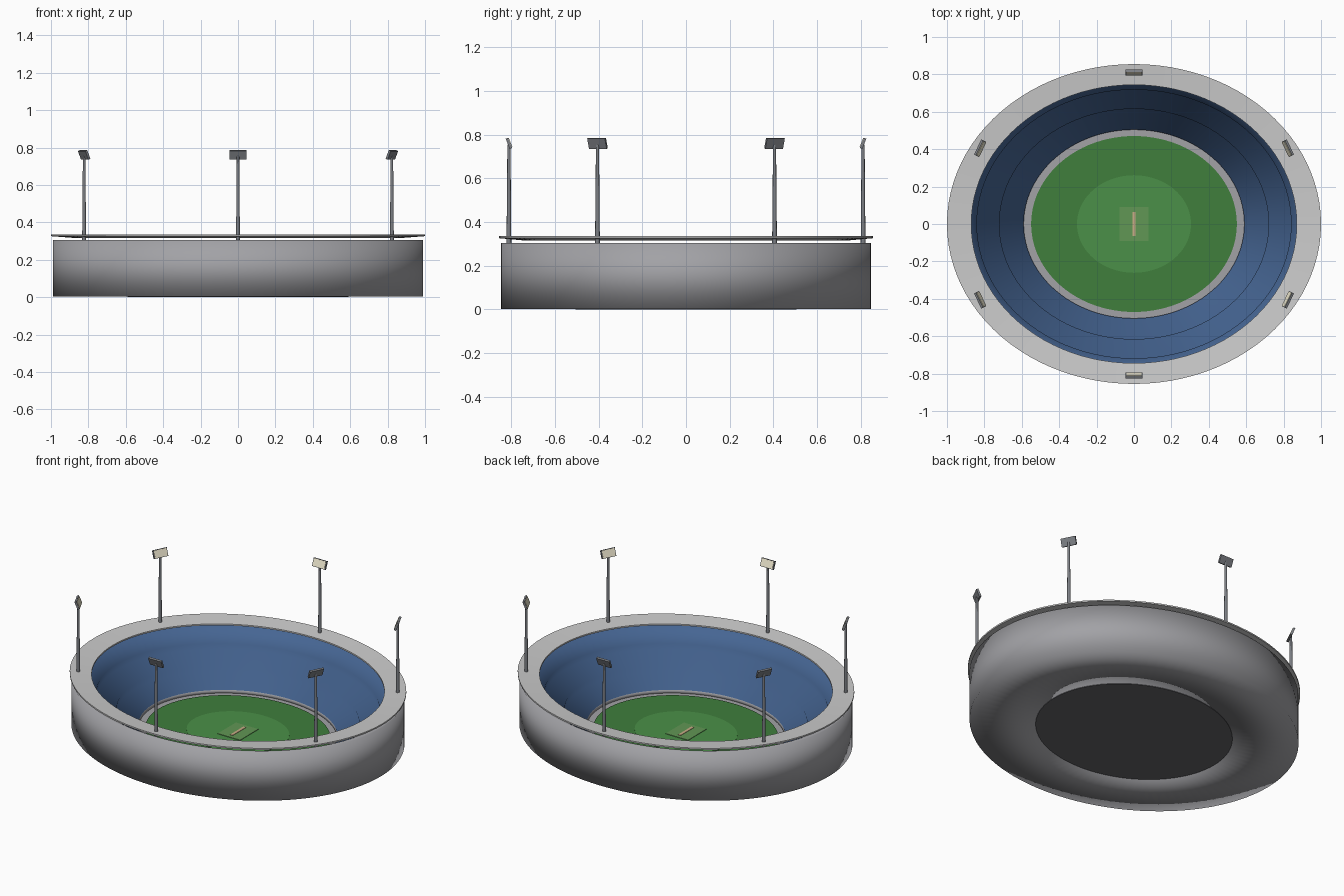
import bpy, bmesh
from math import sin, cos, pi, radians
from mathutils import Matrix, Vector

if "Cube" in bpy.data.objects:
    bpy.data.objects.remove(bpy.data.objects["Cube"])

RATIO = 0.855   # depth / width of every ellipse
SEG = 96


def mat(name, rgb):
    m = bpy.data.materials.new(name)
    m.diffuse_color = (*rgb, 1)
    m.use_nodes = True
    m.node_tree.nodes["Principled BSDF"].inputs["Base Color"].default_value = m.diffuse_color
    return m


BLUE = mat("seat_blue", (0.06, 0.13, 0.29))
GREEN = mat("grass", (0.05, 0.21, 0.045))
LIGHT_GREEN = mat("light_grass", (0.07, 0.28, 0.065))
PALE_GREEN = mat("pale_grass", (0.12, 0.31, 0.09))
TAN = mat("clay", (0.58, 0.42, 0.24))
CONCRETE = mat("concrete", (0.36, 0.36, 0.38))
DARK = mat("dark_grey", (0.13, 0.13, 0.14))
ROOF = mat("roof_grey", (0.72, 0.73, 0.74))
STEEL = mat("steel", (0.2, 0.21, 0.23))
CREAM = mat("lamp_cream", (0.85, 0.8, 0.62))


def finish(bm, name, mats, angle=None):
    bmesh.ops.recalc_face_normals(bm, faces=bm.faces)
    me = bpy.data.meshes.new(name)
    bm.to_mesh(me)
    bm.free()
    for m in mats:
        me.materials.append(m)
    ob = bpy.data.objects.new(name, me)
    bpy.context.collection.objects.link(ob)
    if angle:
        bpy.ops.object.select_all(action='DESELECT')
        ob.select_set(True)
        bpy.context.view_layer.objects.active = ob
        bpy.ops.object.shade_smooth_by_angle(angle=radians(angle))
    return ob


def ring(name, profile, mats, slots=None, angle=None):
    """Sweep a closed (radius, z) profile around the ellipse."""
    bm = bmesh.new()
    rows = []
    for k in range(SEG):
        t = 2 * pi * k / SEG
        rows.append([bm.verts.new((r * cos(t), r * RATIO * sin(t), z)) for r, z in profile])
    n = len(profile)
    for k in range(SEG):
        a, b = rows[k], rows[(k + 1) % SEG]
        for i in range(n):
            j = (i + 1) % n
            f = bm.faces.new((a[i], b[i], b[j], a[j]))
            f.smooth = True
            f.material_index = slots[i] if slots else 0
    return finish(bm, name, mats, angle)


def disc(name, r, z0, z1, m):
    """Elliptical slab."""
    bm = bmesh.new()
    bmesh.ops.create_cone(bm, cap_ends=True, segments=SEG, radius1=r, radius2=r, depth=z1 - z0,
                          matrix=Matrix.Translation((0, 0, (z0 + z1) / 2)))
    bmesh.ops.scale(bm, vec=(1, RATIO, 1), verts=bm.verts)
    return finish(bm, name, [m], 30)


def box(name, size, matrix, m):
    bm = bmesh.new()
    bmesh.ops.create_cube(bm, size=1, matrix=matrix @ Matrix.Diagonal((*size, 1)))
    return finish(bm, name, [m])


# Bowl: grey underside and outer wall, three blue seating tiers inside
bowl = [(0.59, 0.003), (0.99, 0.003), (0.99, 0.305), (0.965, 0.305),
        (0.84, 0.215), (0.84, 0.18), (0.72, 0.12), (0.72, 0.09), (0.59, 0.03)]
ring("seating_bowl", bowl, [CONCRETE, BLUE], [0, 0, 0, 1, 1, 1, 1, 1, 0])

# Roof ring, sloping slightly inwards
ring("roof_ring", [(1.0, 0.326), (1.0, 0.335), (0.87, 0.325), (0.87, 0.316)], [ROOF], angle=30)

# Base, running track and playing field
disc("ground_base", 0.592, 0.0, 0.006, DARK)
disc("boundary_track", 0.59, 0.004, 0.010, CONCRETE)
disc("outfield", 0.55, 0.008, 0.014, GREEN)
disc("infield", 0.305, 0.012, 0.017, LIGHT_GREEN)
box("wicket_square", (0.155, 0.18, 0.005), Matrix.Translation((0, 0, 0.0175)), PALE_GREEN)
box("pitch_strip", (0.018, 0.13, 0.005), Matrix.Translation((0, 0, 0.0200)), TAN)

# Six floodlights around the roof, lamps facing the field
for k in range(6):
    t = radians(30 + 60 * k)
    p = Vector((0.95 * cos(t), 0.81 * sin(t), 0))
    yaw = p.to_track_quat('Y', 'Z').to_matrix().to_4x4()   # local +y points outwards
    bm = bmesh.new()
    bmesh.ops.create_cone(bm, cap_ends=True, segments=10, radius1=0.011, radius2=0.007,
                          depth=0.455, matrix=Matrix.Translation((p.x, p.y, 0.5275)))
    finish(bm, f"floodlight_mast_{k + 1}", [STEEL], 40)
    head = Matrix.Translation((p.x, p.y, 0.76)) @ yaw @ Matrix.Rotation(radians(-22), 4, 'X')
    box(f"lamp_panel_{k + 1}", (0.09, 0.012, 0.05), head, STEEL)
    box(f"lamp_face_{k + 1}", (0.082, 0.003, 0.044),
        head @ Matrix.Translation((0, -0.007, 0)), CREAM)
